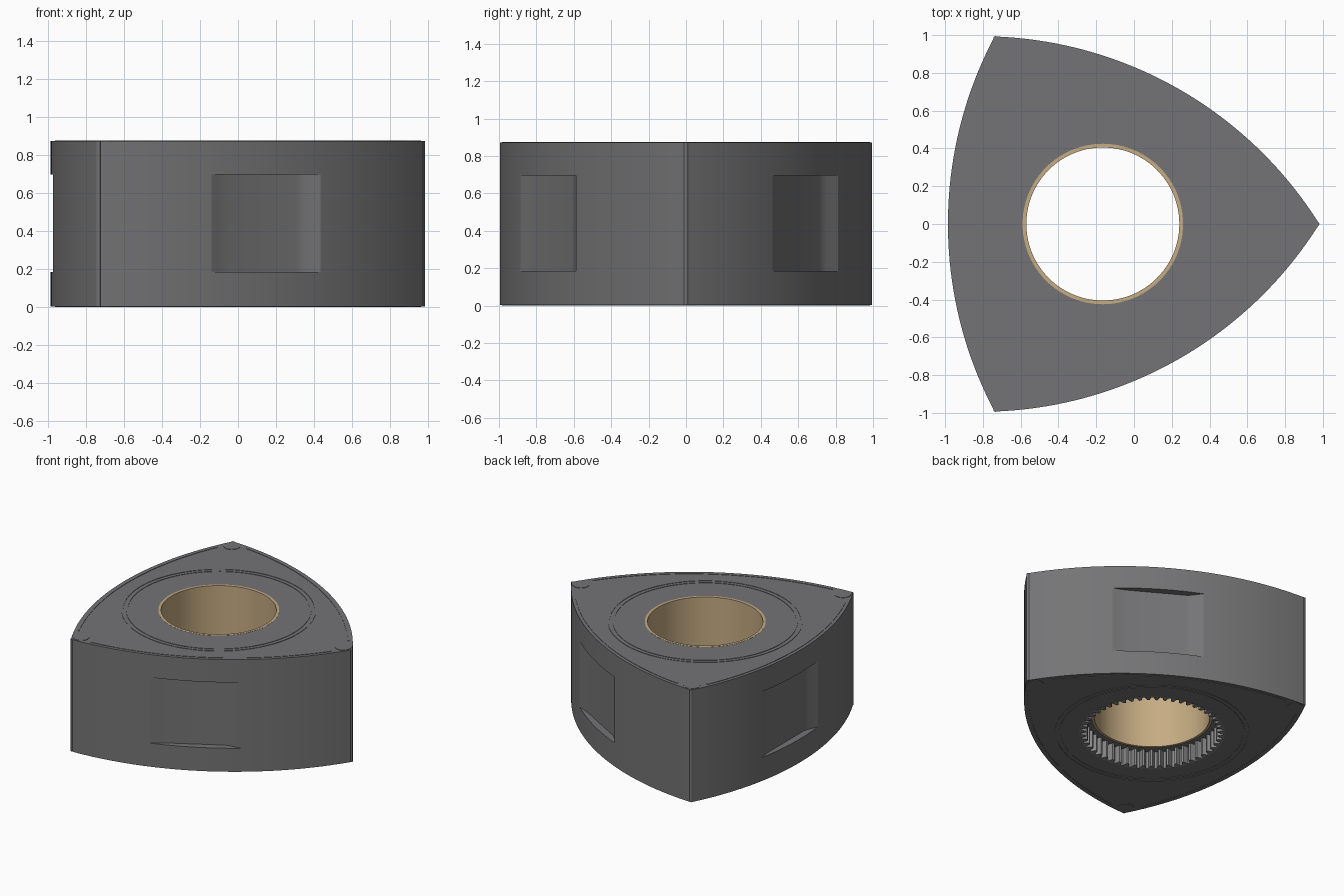
import bpy, bmesh, math
from math import cos, sin, pi, radians

if "Cube" in bpy.data.objects:
    bpy.data.objects.remove(bpy.data.objects["Cube"])

CX = -0.165                      # rotor axis
Z0, Z1 = 0.003, 0.872            # end faces of the body
MID, R, HALF = 0.82, 2.12, 0.99  # flank distance, flank radius, half chord
FLANKS = [radians(a) for a in (180, -60, 60)]
APEXES = [radians(a) for a in (0, 120, 240)]


def material(name, c):
    m = bpy.data.materials.new(name)
    m.diffuse_color = (*c, 1)
    m.use_nodes = True
    m.node_tree.nodes["Principled BSDF"].inputs["Base Color"].default_value = m.diffuse_color
    return m


STEEL = material("dark steel", (0.175, 0.175, 0.18))
GEAR = material("gear steel", (0.24, 0.24, 0.24))
BRONZE = material("bronze", (0.56, 0.41, 0.225))


def place(a, n, t):
    """Point at distance n along direction a and t across it."""
    return (CX + n * cos(a) - t * sin(a), n * sin(a) + t * cos(a))


def circle(r, n=96, c=(CX, 0)):
    return [(c[0] + r * cos(2 * pi * i / n), c[1] + r * sin(2 * pi * i / n)) for i in range(n)]


def flank(a, inset, half, n=40):
    """Points on a flank arc, pushed inward by inset."""
    r = R - inset
    s = math.asin(half / R)
    angs = [s * (2 * i / n - 1) for i in range(n + 1)]
    return [place(a, MID - R + r * cos(p), r * sin(p)) for p in angs]


def finish(name, bm, mat):
    bmesh.ops.recalc_face_normals(bm, faces=bm.faces)
    me = bpy.data.meshes.new(name)
    bm.to_mesh(me)
    bm.free()
    ob = bpy.data.objects.new(name, me)
    bpy.context.collection.objects.link(ob)
    me.materials.append(mat)
    return ob


def prism(name, pts, z0, z1, mat=STEEL):
    bm = bmesh.new()
    f = bm.faces.new([bm.verts.new((x, y, z0)) for x, y in pts])
    ext = bmesh.ops.extrude_face_region(bm, geom=[f])["geom"]
    for v in ext:
        if isinstance(v, bmesh.types.BMVert):
            v.co.z = z1
    return finish(name, bm, mat)


def band(name, outer, inner, z0, z1, mat=STEEL, closed=True):
    """Solid between two matching point rows."""
    bm = bmesh.new()
    rows = [[bm.verts.new((x, y, z)) for x, y in pts]
            for pts, z in ((outer, z0), (outer, z1), (inner, z1), (inner, z0))]
    n = len(outer)
    for k in range(4):
        a, b = rows[k], rows[(k + 1) % 4]
        for i in range(n if closed else n - 1):
            j = (i + 1) % n
            bm.faces.new((a[i], a[j], b[j], b[i]))
    if not closed:
        for i in (0, n - 1):
            bm.faces.new([r[i] for r in rows])
    return finish(name, bm, mat)


def smooth(ob, angle=25):
    bpy.ops.object.select_all(action='DESELECT')
    ob.select_set(True)
    bpy.context.view_layer.objects.active = ob
    bpy.ops.object.shade_smooth_by_angle(angle=radians(angle))


# rotor body: three bulged flanks
outline = []
for a in (FLANKS[0], FLANKS[1], FLANKS[2]):
    outline += flank(a, 0, HALF - 0.012)
body = prism("rotor_body", outline, Z0, Z1)

# cutters: bearing bore, gear recess and flank pockets
cutters = [prism("bore_cutter", circle(0.42), -0.1, 1),
           prism("recess_cutter", circle(0.505), -0.1, 0.135)]
for a in FLANKS:
    prof = [(0.7785, -0.425), (0.774, -0.39), (0.768, -0.35), (0.765, -0.31), (0.765, 0.10),
            (0.768, 0.125), (0.775, 0.15), (0.808, 0.225), (0.95, 0.225), (0.95, -0.425)]
    cutters.append(prism("pocket_cutter", [place(a, n, t) for n, t in prof], 0.185, 0.695))
bpy.context.view_layer.objects.active = body
for c in cutters:
    m = body.modifiers.new("cut", 'BOOLEAN')
    m.operation, m.solver, m.object = 'DIFFERENCE', 'EXACT', c
    bpy.ops.object.modifier_apply(modifier=m.name)
    bpy.data.objects.remove(c)
smooth(body, 15)

# bearing sleeve
smooth(band("bearing_sleeve", circle(0.425), circle(0.405), 0.125, Z1 + 0.001, BRONZE))

# internal gear, open at the bottom
TEETH = 51
inner, outer = [], []
for i in range(TEETH):
    for f, r in ((0.0, 0.50), (0.28, 0.50), (0.5, 0.462), (0.78, 0.462)):
        p = 2 * pi * (i + f) / TEETH
        inner.append((CX + r * cos(p), r * sin(p)))
        outer.append((CX + 0.51 * cos(p), 0.51 * sin(p)))
band("ring_gear", outer, inner, Z0 - 0.001, 0.14, GEAR)

# seals on both end faces
for side, z0, z1 in (("top", Z1 - 0.02, Z1 + 0.003), ("bottom", 0, Z0 + 0.02)):
    for r in (0.684, 0.651):
        smooth(band(f"oil_seal_{side}", circle(r), circle(r - 0.012), z0, z1))
    for a in FLANKS:
        smooth(band(f"side_seal_{side}", flank(a, 0.024, 0.86), flank(a, 0.036, 0.86),
                    z0, z1, closed=False))
    for a in APEXES:
        smooth(prism(f"corner_seal_{side}", circle(0.059, 32, place(a, 1.067, 0)), z0, z1))

# apex seals with a rounded tip
for a in APEXES:
    tip = [(1.10, -0.012), (1.139, -0.012), (1.145, -0.006), (1.147, 0),
           (1.145, 0.006), (1.139, 0.012), (1.10, 0.012)]
    smooth(prism("apex_seal", [place(a, n, t) for n, t in tip], Z0, Z1 + 0.001), 40)
